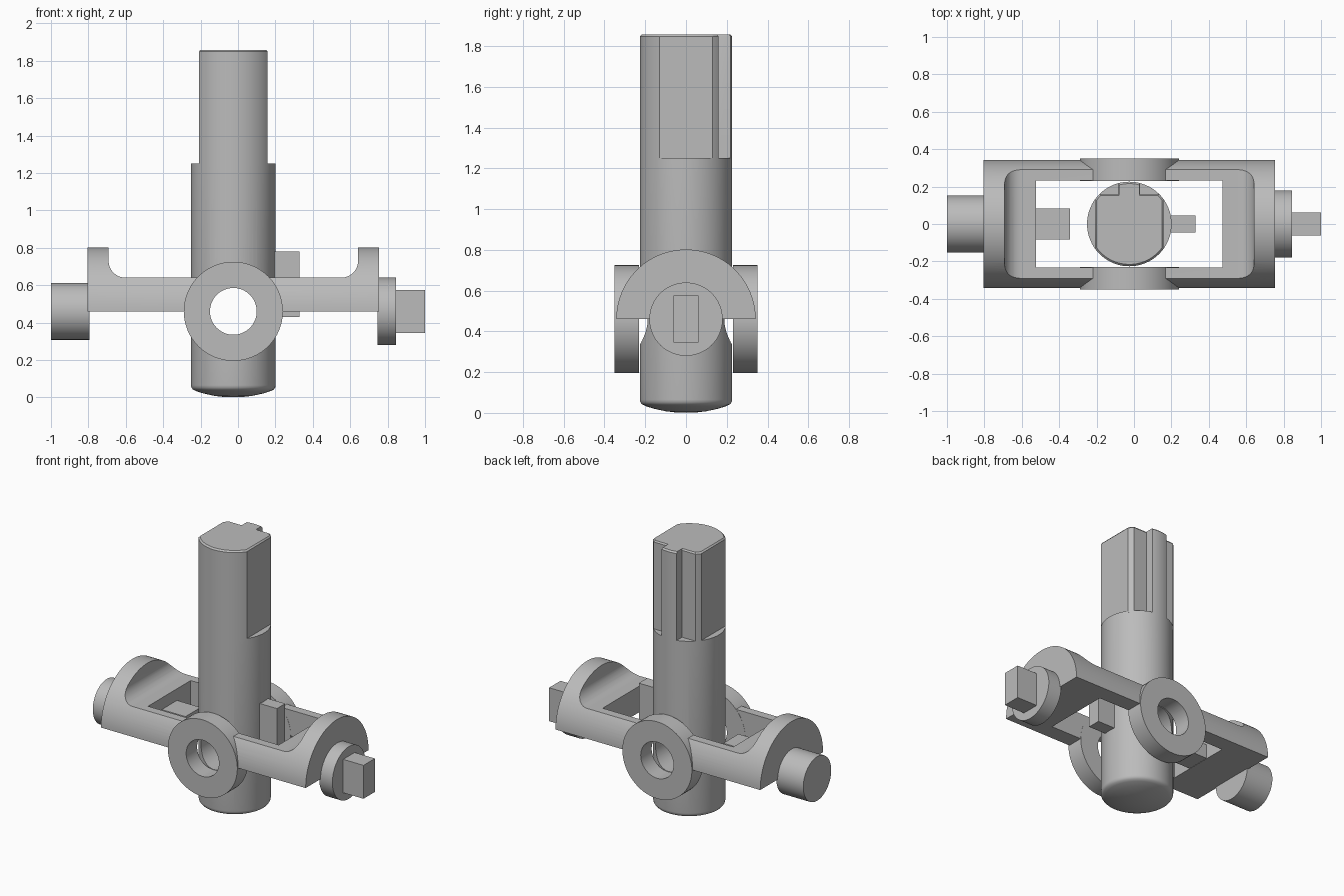
import bpy, bmesh, math
from mathutils import Vector

cube = bpy.data.objects.get("Cube")
if cube:
    bpy.data.objects.remove(cube, do_unlink=True)

CX, PIVOT = -0.025, 0.46      # shaft axis x, joint height
R = 0.226                     # shaft radius
SEG = 64

steel = bpy.data.materials.new("plain grey")
steel.use_nodes = True
GREY = (0.5, 0.5, 0.5, 1)
steel.diffuse_color = GREY
steel.node_tree.nodes["Principled BSDF"].inputs["Base Color"].default_value = GREY


def loft(name, rings):
    """Skin a list of equal-length closed rings and cap both ends."""
    bm = bmesh.new()
    loops = [[bm.verts.new(p) for p in ring] for ring in rings]
    for a, b in zip(loops, loops[1:]):
        for i in range(len(a)):
            j = (i + 1) % len(a)
            bm.faces.new((a[i], a[j], b[j], b[i]))
    bm.faces.new(loops[0][::-1])
    bm.faces.new(loops[-1])
    bmesh.ops.recalc_face_normals(bm, faces=bm.faces)
    mesh = bpy.data.meshes.new(name)
    bm.to_mesh(mesh)
    bm.free()
    mesh.materials.append(steel)
    obj = bpy.data.objects.new(name, mesh)
    bpy.context.collection.objects.link(obj)
    return obj


def prism(name, axis, outline, lo, hi):
    """Extrude a 2D outline along x, y or z."""
    place = {"x": lambda a, b, t: (t, a, b),
             "y": lambda a, b, t: (a, t, b),
             "z": lambda a, b, t: (a, b, t)}[axis]
    return loft(name, [[place(a, b, t) for a, b in outline] for t in (lo, hi)])


def arc(cx, cy, r, start, end, n):
    angles = [math.radians(start + (end - start) * i / n) for i in range(n + 1)]
    return [(cx + r * math.cos(t), cy + r * math.sin(t)) for t in angles]


def disc(name, axis, centre, r, lo, hi):
    return prism(name, axis, arc(*centre, r, 0, 360, SEG)[:-1], lo, hi)


def box(name, x0, x1, half_y, z0, z1):
    outline = [(x0, z0), (x1, z0), (x1, z1), (x0, z1)]
    return prism(name, "y", outline, -half_y, half_y)


def cut(obj, cutter):
    """Subtract the cutter, then discard it."""
    cutter.hide_render = True
    mod = obj.modifiers.new("cut", "BOOLEAN")
    mod.operation, mod.object, mod.solver = "DIFFERENCE", cutter, "EXACT"
    bpy.context.view_layer.objects.active = obj
    bpy.ops.object.modifier_apply(modifier=mod.name)
    bpy.data.objects.remove(cutter, do_unlink=True)


def pivot_hole():
    return disc("hole_cutter", "y", (CX, PIVOT), 0.125, -0.5, 0.5)


parts = []

# Round shaft with a domed foot
profile = [(0.04, 0.001), (0.1, 0.008), (0.16, 0.021), (0.2, 0.034),
           (0.216, 0.042), (0.224, 0.053), (R, 0.065), (R, 1.25)]
unit = arc(0, 0, 1, 0, 360, SEG)[:-1]
shaft = loft("shaft", [[(CX + r * a, r * b, z) for a, b in unit] for r, z in profile])
cut(shaft, pivot_hole())
parts.append(shaft)

# Upper shaft: two side flats and a key at the back
flat, shoulder, key = 0.184, 0.16, 0.057
corner = math.degrees(math.acos(flat / R))
step = math.degrees(math.asin(shoulder / R))
key_angle = math.degrees(math.acos(key / R))
outline = (arc(0, 0, R, -180 + corner, -corner, 24)
           + arc(0, 0, R, corner, step, 4) + [(key, shoulder)]
           + arc(0, 0, R, key_angle, 180 - key_angle, 8) + [(-key, shoulder)]
           + arc(0, 0, R, 180 - step, 180 - corner, 4))
parts.append(loft("keyed_end", [[(CX + s * a, s * b, z) for a, b in outline]
                                for s, z in ((1, 1.24), (1, 1.848), (0.955, 1.858))]))

# Yoke frame: half cylinder, saddle cut above, open window through it
half = 0.78
frame = prism("yoke_frame", "x", arc(0, PIVOT, 0.342, 0, 180, 48), CX - half, CX + half)
saddle, floor, fillet = 0.667, 0.64, 0.09
inner = saddle - fillet
saddle_outline = (arc(CX - inner, floor + fillet, fillet, 180, 270, 10)
                  + arc(CX + inner, floor + fillet, fillet, 270, 360, 10)
                  + [(CX + saddle, 1), (CX - saddle, 1)])
cut(frame, prism("saddle_cutter", "y", saddle_outline, -0.5, 0.5))
cut(frame, box("window_cutter", CX - 0.498, CX + 0.498, 0.232, 0.3, 0.9))
cut(frame, pivot_hole())
parts.append(frame)

# Pivot rings on both long sides
for name, lo, hi in (("front_ring", -0.35, -0.231), ("back_ring", 0.231, 0.35)):
    ring = disc(name, "y", (CX, PIVOT), 0.265, lo, hi)
    cut(ring, pivot_hole())
    parts.append(ring)

# End pin, end collar and drive tang
parts.append(disc("end_pin", "x", (0, PIVOT), 0.152, -1, CX - half + 0.01))
parts.append(disc("end_collar", "x", (0, PIVOT), 0.18, CX + half - 0.01, 0.845))
parts.append(box("drive_tang", 0.84, 1, 0.062, 0.345, 0.575))

# Small stops: one on the shaft, one inside the window
parts.append(box("shaft_stop", 0.16, 0.328, 0.045, 0.43, 0.78))
parts.append(box("frame_stop", -0.53, -0.342, 0.083, 0.462, 0.56))

# Smooth round surfaces while keeping hard edges
bpy.ops.object.select_all(action="DESELECT")
for part in parts:
    part.select_set(True)
bpy.context.view_layer.objects.active = parts[0]
bpy.ops.object.shade_smooth_by_angle(angle=math.radians(30))
